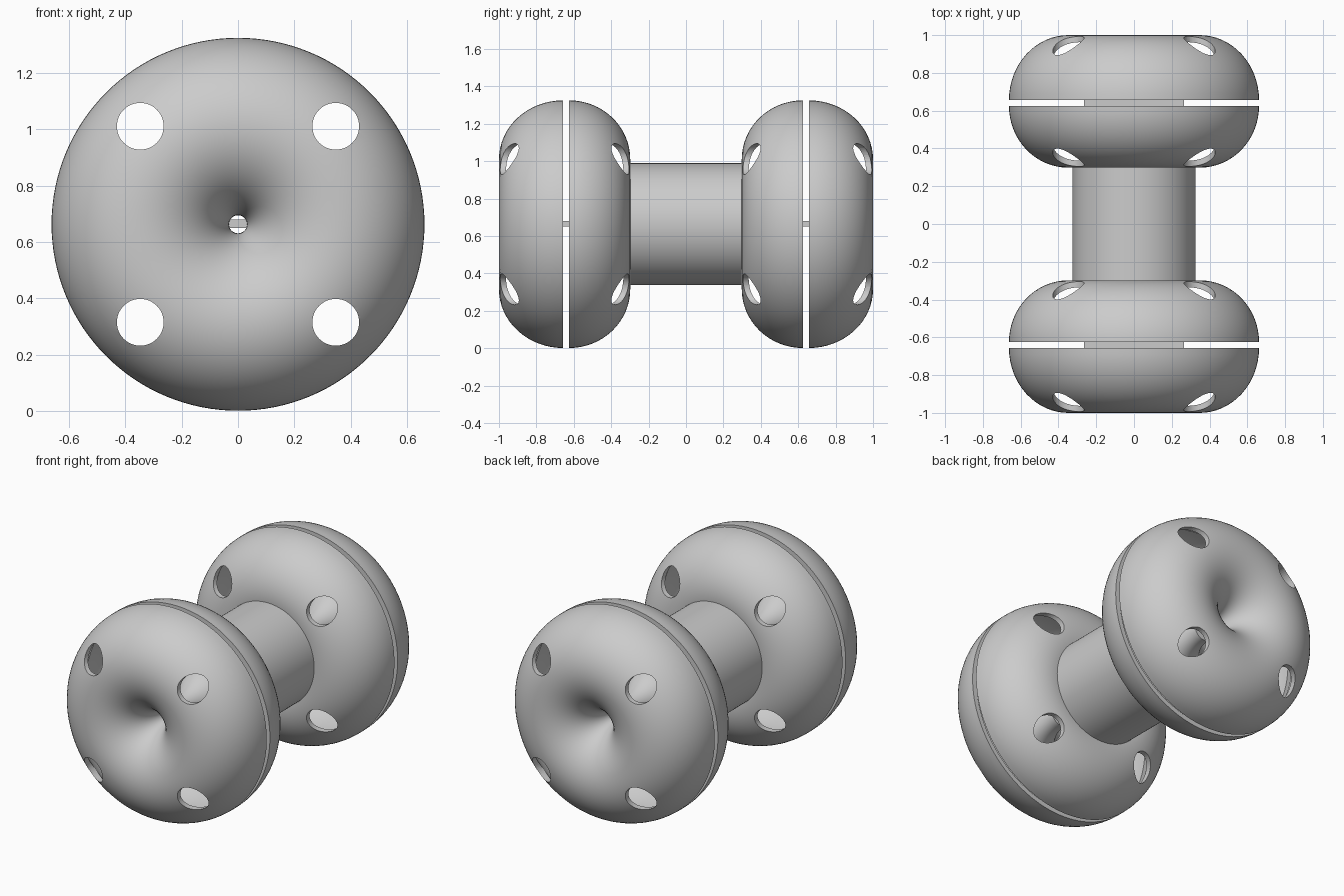
import bpy, bmesh
from math import sin, cos, pi, radians
from mathutils import Matrix, Vector

if "Cube" in bpy.data.objects:
    bpy.data.objects.remove(bpy.data.objects["Cube"])

CZ = 0.663          # height of the long axis
MAJOR, MINOR = 0.347, 0.315
WALL = 0.03


def finish(bm, name):
    bmesh.ops.recalc_face_normals(bm, faces=bm.faces)
    me = bpy.data.meshes.new(name)
    bm.to_mesh(me)
    bm.free()
    ob = bpy.data.objects.new(name, me)
    bpy.context.collection.objects.link(ob)
    return ob


def smooth(ob):
    bpy.ops.object.select_all(action='DESELECT')
    ob.select_set(True)
    bpy.context.view_layer.objects.active = ob
    bpy.ops.object.shade_smooth_by_angle(angle=radians(30))


def revolve(name, profile, steps=128):
    """Spin a closed (radius, y) profile around the long axis."""
    bm = bmesh.new()
    rings = []
    for i in range(steps):
        a = 2 * pi * i / steps
        rings.append([bm.verts.new((r * cos(a), y, CZ + r * sin(a))) for r, y in profile])
    n = len(profile)
    for i in range(steps):
        p, q = rings[i], rings[(i + 1) % steps]
        for j in range(n):
            k = (j + 1) % n
            bm.faces.new((p[j], p[k], q[k], q[j]))
    return finish(bm, name)


def half_shell(name, y0, depth):
    """Hollow half doughnut, open at y0 and bulging by depth along y."""
    sgn = 1 if depth > 0 else -1
    arc = [pi * i / 32 for i in range(33)]
    outer = [(MAJOR + MINOR * cos(t), y0 + depth * sin(t)) for t in arc]
    inner = [(MAJOR + (MINOR - WALL) * cos(t), y0 + (depth - sgn * WALL) * sin(t))
             for t in reversed(arc)]
    return revolve(name, outer + inner)


# four drills running the full length
bm = bmesh.new()
for sx in (-1, 1):
    for sz in (-1, 1):
        m = Matrix.Translation((0.347 * sx, 0, CZ + 0.348 * sz)) @ Matrix.Rotation(pi / 2, 4, 'X')
        bmesh.ops.create_cone(bm, cap_ends=True, segments=48, radius1=0.083,
                              radius2=0.083, depth=2.4, matrix=m)
drill = finish(bm, "hole_cutter")
drill.hide_render = True

for side, s in (("front", -1), ("back", 1)):
    # outer and inner shells of each end
    for part, y0, d in (("outer", 0.657, 0.343), ("inner", 0.625, -0.327)):
        shell = half_shell(f"{side}_{part}_shell", s * y0, s * d)
        mod = shell.modifiers.new("holes", 'BOOLEAN')
        mod.operation, mod.solver, mod.object = 'DIFFERENCE', 'EXACT', drill
        smooth(shell)
        bpy.ops.object.modifier_apply(modifier="holes")
        smooth(shell)
    # flat bar in the gap joining the shells
    bm = bmesh.new()
    bmesh.ops.create_cube(bm, size=1, matrix=Matrix.Translation((0, s * 0.641, CZ + 0.002))
                          @ Matrix.Diagonal((0.53, 0.034, 0.03, 1)))
    finish(bm, f"{side}_gap_bar")

bpy.data.objects.remove(drill)

# hollow tube between the ends
ro, ri, h = 0.326, 0.296, 0.3
smooth(revolve("centre_tube", [(ro, -h), (ro, h), (ri, h), (ri, -h)]))
